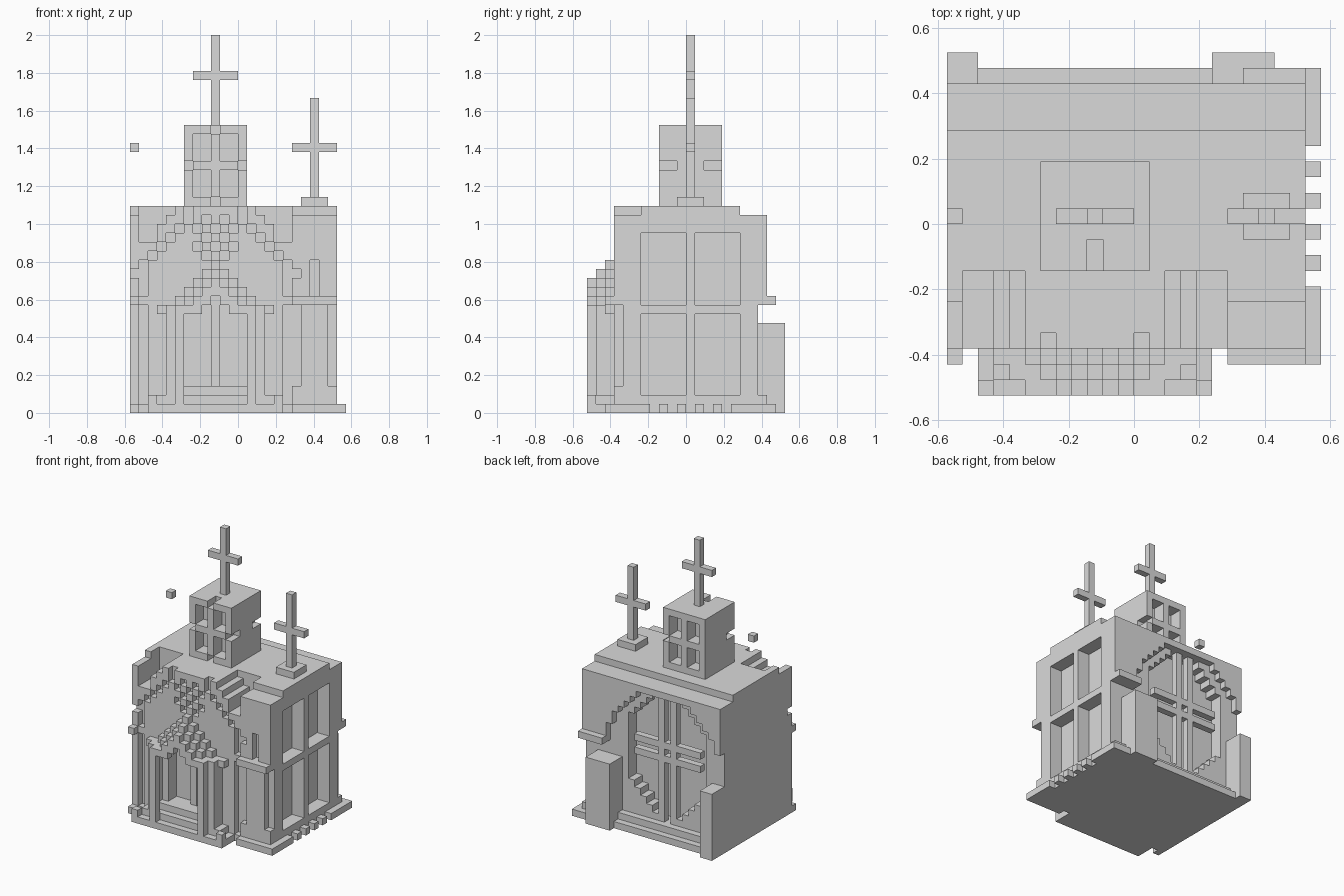
import bpy, bmesh, math

if "Cube" in bpy.data.objects:
    bpy.data.objects.remove(bpy.data.objects["Cube"], do_unlink=True)

U = 1 / 21          # edge of one building block
MID = 9             # column index of the facade axis

stone = bpy.data.materials.new("grey_stone")
GREY = (0.7, 0.7, 0.7, 1)
stone.diffuse_color = GREY
stone.use_nodes = True
stone.node_tree.nodes["Principled BSDF"].inputs["Base Color"].default_value = GREY


def box(i0, i1, j0, j1, k0, k1):
    """Set of grid cells filling a block (x, y, z ranges)."""
    return {(i, j, k) for i in range(i0, i1) for j in range(j0, j1) for k in range(k0, k1)}


# Corner offsets of a cell's face, for each outward direction
SIDES = {
    (1, 0, 0): ((1, 0, 0), (1, 1, 0), (1, 1, 1), (1, 0, 1)),
    (-1, 0, 0): ((0, 0, 0), (0, 0, 1), (0, 1, 1), (0, 1, 0)),
    (0, 1, 0): ((0, 1, 0), (0, 1, 1), (1, 1, 1), (1, 1, 0)),
    (0, -1, 0): ((0, 0, 0), (1, 0, 0), (1, 0, 1), (0, 0, 1)),
    (0, 0, 1): ((0, 0, 1), (1, 0, 1), (1, 1, 1), (0, 1, 1)),
    (0, 0, -1): ((0, 0, 0), (0, 1, 0), (1, 1, 0), (1, 0, 0)),
}


def build(name, cells):
    """Skin a set of cells and merge the flat areas."""
    bm = bmesh.new()
    verts = {}

    def vert(p):
        if p not in verts:
            verts[p] = bm.verts.new(((p[0] - 12) * U, (p[1] - 11) * U, p[2] * U))
        return verts[p]

    for c in sorted(cells):
        for d, corners in SIDES.items():
            if tuple(a + b for a, b in zip(c, d)) not in cells:
                bm.faces.new([vert(tuple(a + b for a, b in zip(c, o))) for o in corners])
    bmesh.ops.dissolve_limit(bm, angle_limit=math.radians(1), verts=bm.verts, edges=bm.edges)
    mesh = bpy.data.meshes.new(name)
    bm.to_mesh(mesh)
    bm.free()
    mesh.materials.append(stone)
    ob = bpy.data.objects.new(name, mesh)
    bpy.context.collection.objects.link(ob)
    return ob


# --- Main body: high roof, lower rear roof, stepped rear foot
body = box(0, 23, 3, 17, 0, 23) | box(0, 23, 17, 20, 0, 22)
body -= box(0, 23, 19, 20, 2, 13)

# Round arch stepping into the rear wall
for k in range(13, 21):
    half = math.sqrt(9.5 ** 2 - (k + 0.5 - 12) ** 2)
    body -= {(i, 19, k) for i in range(23) if abs(i - MID) <= half}

# Tall eight-sided recess of the rear window
for k in range(2, 21):
    half = min(6, k - 1, 22 - k)
    body -= box(MID - half, MID + half + 1, 17, 19, k, k + 1)

# Side windows
for j in (6, 12):
    for k0, k1 in ((2, 11), (12, 20)):
        body -= box(21, 23, j, j + 5, k0, k1)

# Lower front edges of the corner piers
body -= box(0, 1, 3, 6, 22, 23) | box(18, 23, 3, 6, 22, 23)

# Stepped shoulders of the front gable, and slots beside the facade
for i, top in ((1, 19), (2, 19), (3, 21), (4, 22)):
    for col in (i, 2 * MID - i):
        body -= box(col, col + 1, 3, 8, top, 23)
for col in (1, 17):
    body -= box(col, col + 1, 3, 4, 1, 12) | box(col, col + 1, 3, 4, 13, 16)

# Chequered tracery: an arched band and a rosette below it
for i in range(0, 21):
    d = abs(i - MID)
    crown = 23 - max(0, d - 3)
    for k in range(15, 22):
        band = crown - 3 <= k < crown and d >= 3
        rose = d <= 2 and 17 <= k <= 21
        if (band or rose) and (d + k) % 2 == 0:
            body -= box(i, i + 1, 3, 4, k, k + 1)
for col in (MID - 3, MID + 3):
    body.discard((col, 3, 22))

# Door recess with a pointed head
for i in range(6, 13):
    body -= box(i, i + 1, 3, 5, 3, 14 - abs(i - MID))

# Pier on the windowed side: engaged pilaster below, slit above
body -= box(18, 19, 3, 4, 3, 12) | box(22, 23, 3, 4, 3, 12) | box(20, 21, 3, 4, 13, 17)
build("church_body", body)

# --- Ground plinth with a toothed edge along the windowed side
plinth = box(2, 17, 0, 3, 0, 1) | box(0, 1, 2, 3, 0, 1) | box(18, 24, 2, 3, 0, 1)
plinth |= box(2, 23, 20, 21, 0, 1)
for j0, j1 in ((2, 7), (8, 9), (10, 11), (12, 13), (14, 15), (16, 21)):
    plinth |= box(23, 24, j0, j1, 0, 1)
build("plinth", plinth)

# --- Entrance steps and corner stones
steps = box(3, 16, 1, 3, 1, 2) | box(4, 15, 2, 3, 2, 3)
steps |= box(2, 3, 0, 1, 1, 2) | box(16, 17, 0, 1, 1, 2)
build("entrance_steps", steps)

# --- Porch columns: a slim front pair and a deeper outer pair
for side, s in (("right", -1), ("left", 1)):
    front, outer = MID + 4 * s, MID + 5 * s
    build(f"front_column_{side}", box(front, front + 1, 0, 1, 1, 11))
    build(f"outer_column_{side}", box(outer, outer + 1, 1, 3, 2, 11))
build("door_mullion", box(MID, MID + 1, 4, 5, 3, 14))

# --- Pointed porch hood: each layer further back is wider and taller
hood = set()
for j in range(3):
    for i in range(MID - 4 - j, MID + 5 + j):
        top = max(12, 15 + j - abs(i - MID))
        hood |= box(i, i + 1, j, j + 1, max(11, top - 2), top)
build("porch_hood", hood)

# --- String courses at mid height
build("pier_ledge_left", box(18, 23, 2, 3, 12, 13))
build("pier_ledge_right", box(0, 1, 2, 3, 12, 13))
build("rear_ledge", box(19, 23, 19, 21, 12, 13))

# --- Rear buttresses
build("rear_buttress_right", box(0, 2, 19, 22, 0, 10))
build("rear_buttress_left", box(17, 21, 19, 22, 0, 10))

# --- Rear window bars: two upright, two level
bars = set()
for off in (-1, 1):
    bars |= box(MID + off, MID + off + 1, 18, 19, 2, 21)
    bars |= box(MID - 5, MID + 6, 18, 19, 12 + off, 13 + off)
build("rear_window_bars", bars)

# --- Bell tower with four-pane openings front and rear
tower = box(6, 13, 8, 15, 23, 32)
for i in (7, 10):
    for k in (24, 28):
        tower -= box(i, i + 2, 8, 10, k, k + 3) | box(i, i + 2, 13, 15, k, k + 3)
for i, k in ((6, 27), (12, 27), (9, 23), (9, 31)):     # front frame notches
    tower -= box(i, i + 1, 8, 10, k, k + 1)
tower -= box(12, 13, 13, 15, 27, 28)                   # rear notch
build("bell_tower", tower)

# --- Crosses
build("tower_cross", box(9, 10, 11, 12, 32, 42) | box(7, 12, 11, 12, 37, 38))
build("roof_cross_base", box(19, 22, 10, 13, 23, 24))
build("roof_cross", box(20, 21, 11, 12, 24, 35) | box(18, 23, 11, 12, 29, 30))
build("floating_block", box(0, 1, 11, 12, 29, 30))
